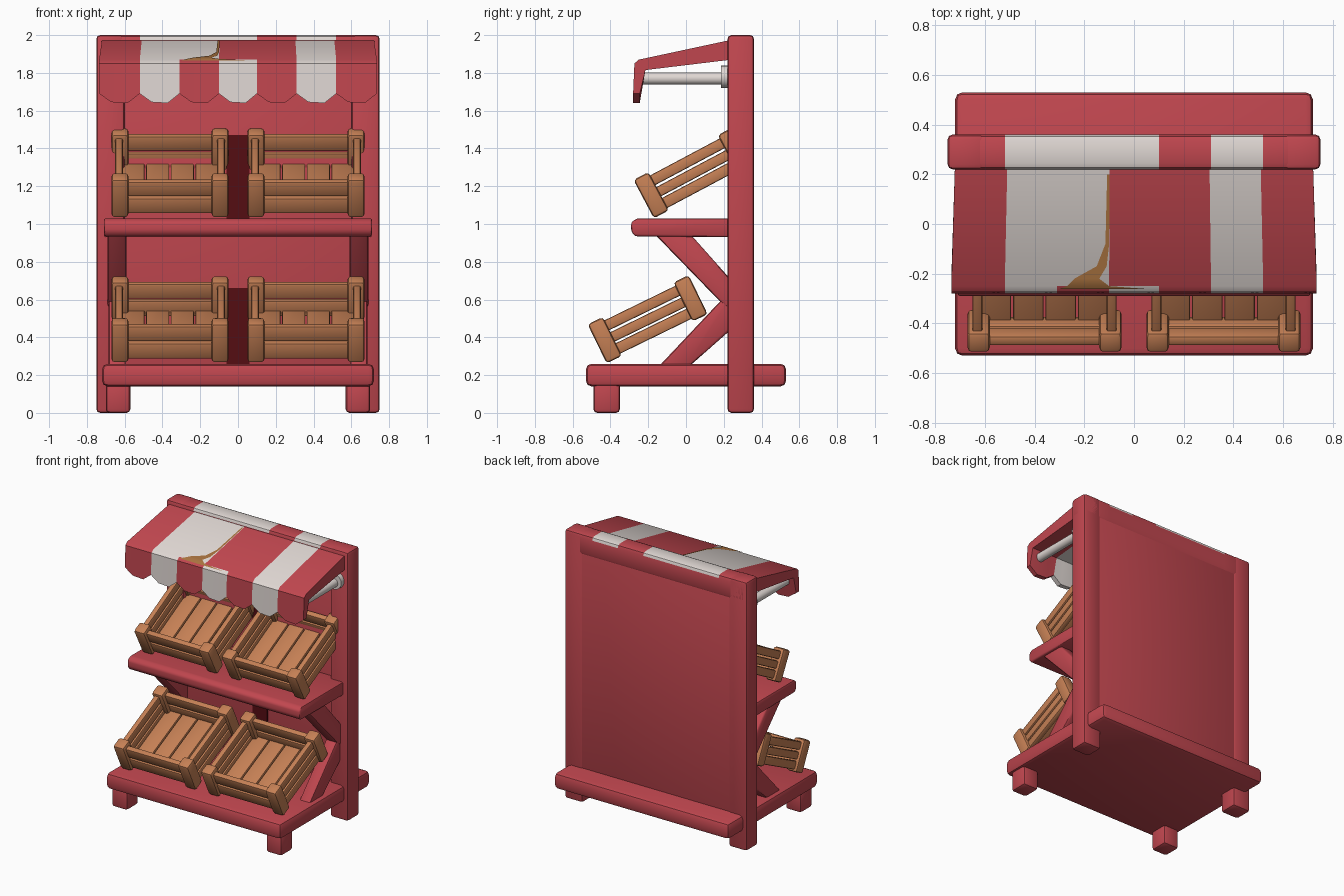
import bpy, bmesh, math
from mathutils import Matrix, Vector

if "Cube" in bpy.data.objects:
    bpy.data.objects.remove(bpy.data.objects["Cube"])


def material(name, rgb):
    m = bpy.data.materials.new(name)
    m.diffuse_color = (*rgb, 1)
    m.use_nodes = True
    m.node_tree.nodes["Principled BSDF"].inputs["Base Color"].default_value = m.diffuse_color
    return m


RED = material("red paint", (0.53, 0.062, 0.078))
WHITE = material("white cloth", (0.74, 0.68, 0.65))
WOOD = material("crate wood", (0.56, 0.215, 0.09))
BROWN = material("brown patch", (0.40, 0.17, 0.05))
DARK = material("dark red", (0.09, 0.004, 0.006))


def finish(name, bm, *mats):
    bmesh.ops.recalc_face_normals(bm, faces=bm.faces)
    me = bpy.data.meshes.new(name)
    bm.to_mesh(me)
    bm.free()
    for m in mats:
        me.materials.append(m)
    ob = bpy.data.objects.new(name, me)
    bpy.context.collection.objects.link(ob)
    return ob


def add_box(bm, x, y, z, bevel=0.0):
    """Add a bevelled box given (min, max) ranges."""
    tmp = bmesh.new()
    centre = Vector([(r[0] + r[1]) / 2 for r in (x, y, z)])
    size = [r[1] - r[0] for r in (x, y, z)]
    bmesh.ops.create_cube(tmp, size=1, matrix=Matrix.Translation(centre) @ Matrix.Diagonal((*size, 1)))
    if bevel:
        bmesh.ops.bevel(tmp, geom=tmp.edges[:], offset=bevel, segments=2, profile=0.5, affect='EDGES')
    me = bpy.data.meshes.new("tmp")
    tmp.to_mesh(me)
    tmp.free()
    bm.from_mesh(me)
    bpy.data.meshes.remove(me)


def box(name, x, y, z, mat=RED, bevel=0.025):
    bm = bmesh.new()
    add_box(bm, x, y, z, bevel)
    return finish(name, bm, mat)


def side_prism(name, yz, x0, x1, mat=RED, bevel=0.015):
    """Extrude a y-z outline across x."""
    bm = bmesh.new()
    f = bm.faces.new([bm.verts.new((x0, y, z)) for y, z in yz])
    ext = bmesh.ops.extrude_face_region(bm, geom=[f])
    moved = [v for v in ext['geom'] if isinstance(v, bmesh.types.BMVert)]
    bmesh.ops.translate(bm, vec=(x1 - x0, 0, 0), verts=moved)
    bmesh.ops.recalc_face_normals(bm, faces=bm.faces)
    bmesh.ops.bevel(bm, geom=bm.edges[:], offset=bevel, segments=2, profile=0.5, affect='EDGES')
    return finish(name, bm, mat)


def rod(name, x, z, y0, y1, r, mat):
    bm = bmesh.new()
    mtx = Matrix.Translation((x, (y0 + y1) / 2, z)) @ Matrix.Rotation(math.pi / 2, 4, 'X')
    bmesh.ops.create_cone(bm, cap_ends=True, segments=16, radius1=r, radius2=r, depth=abs(y1 - y0), matrix=mtx)
    return finish(name, bm, mat)


# Frame: base, back panel and middle shelf
box("base", (-0.72, 0.72), (-0.53, 0.53), (0.14, 0.26), bevel=0.03)
box("back_panel", (-0.66, 0.66), (0.265, 0.355), (0.2, 1.95), bevel=0.005)
side_prism("middle_shelf", [(0.27, 0.93), (-0.27, 0.935), (-0.29, 0.96), (-0.29, 1.01),
                            (-0.26, 1.03), (0.27, 1.03)], -0.71, 0.71, bevel=0.012)

# Posts, feet, braces and awning struts on both sides
for s, side in ((-1, "left"), (1, "right")):
    def span(a, b):
        return tuple(sorted((s * a, s * b)))
    box(f"{side}_post", span(0.60, 0.75), (0.22, 0.36), (0.0, 2.0), bevel=0.02)
    box(f"{side}_front_foot", span(0.57, 0.70), (-0.49, -0.35), (0.0, 0.17), bevel=0.02)
    side_prism(f"{side}_upper_brace", [(-0.17, 0.95), (0.02, 0.95), (0.26, 0.68), (0.26, 0.52),
                                       (0.18, 0.59)], *span(0.59, 0.69))
    side_prism(f"{side}_lower_brace", [(-0.15, 0.24), (0.01, 0.24), (0.26, 0.46), (0.26, 0.66),
                                       (0.18, 0.59)], *span(0.595, 0.685))
    rod(f"{side}_awning_strut", s * 0.66, 1.77, -0.25, 0.21, 0.032, WHITE)
    rod(f"{side}_strut_flange", s * 0.66, 1.78, 0.185, 0.225, 0.06, WHITE)

# Dark recesses between the crates
box("lower_recess", (-0.06, 0.06), (0.258, 0.266), (0.25, 0.66), DARK, 0)
box("upper_recess", (-0.06, 0.06), (0.258, 0.266), (1.02, 1.47), DARK, 0)

# Top beam with white bands painted on its upper faces
bm = bmesh.new()
add_box(bm, (-0.75, 0.75), (0.22, 0.36), (1.84, 2.0), 0.025)
for cut in (-0.52, 0.10, 0.31, 0.52):
    bmesh.ops.bisect_plane(bm, geom=bm.verts[:] + bm.edges[:] + bm.faces[:],
                           plane_co=(cut, 0, 0), plane_no=(1, 0, 0))
bm.normal_update()
for f in bm.faces:
    x = f.calc_center_median().x
    white = -0.52 < x < 0.10 or 0.31 < x < 0.52
    f.material_index = int(white and f.normal.z > 0.2)
finish("top_beam", bm, RED, WHITE)

# Awning: one cross-section swept across x, with a scalloped valance
edges = [-0.735, -0.52, -0.31, -0.10, 0.10, 0.31, 0.52, 0.735]
columns = []
for a, b in zip(edges, edges[1:]):
    columns += [(a, 1.69), (a + 0.3 * (b - a), 1.645), (a + 0.7 * (b - a), 1.64)]
columns.append((edges[-1], 1.69))
bm = bmesh.new()
rings = []
for x, zb in columns:
    prof = [(0.24, 1.975), (-0.25, 1.87), (-0.273, 1.85), (-0.28, zb),
            (-0.245, zb), (-0.215, 1.815), (0.24, 1.87)]
    rings.append([bm.verts.new((x * (0.98 if y > 0 else 1), y, z)) for y, z in prof])
n = len(rings[0])
for i in range(len(rings) - 1):
    stripe = i // 3
    for k in range(n):
        j = (k + 1) % n
        f = bm.faces.new((rings[i][k], rings[i][j], rings[i + 1][j], rings[i + 1][k]))
        slope = k in (0, 5, 6)
        f.material_index = int(stripe in ((1, 2, 5) if slope else (1, 3, 5)))
bm.faces.new(rings[0])
bm.faces.new(rings[-1])
finish("awning", bm, RED, WHITE)

# Brown patch lying on the awning slope: (left x, right x, y)
bm = bmesh.new()
rows = []
for xl, xr, y in ((-0.108, -0.098, 0.2), (-0.115, -0.10, -0.08), (-0.15, -0.11, -0.17),
                  (-0.24, -0.14, -0.22), (-0.27, -0.10, -0.25), (-0.30, 0.06, -0.262)):
    z = 1.975 + 0.214 * (y - 0.24) + 0.004
    if y < -0.25:
        z -= 0.006
    rows.append([bm.verts.new((xl, y, z)), bm.verts.new((xr, y, z))])
for r, q in zip(rows, rows[1:]):
    bm.faces.new((r[0], q[0], q[1], r[1]))
patch = finish("awning_patch", bm, BROWN)
if patch.data.polygons[0].normal.z < 0:
    patch.data.flip_normals()

# Crate: origin at the lower front edge; posts, wall slats and floor boards
W, D, H, P = 0.62, 0.595, 0.23, 0.09
bm = bmesh.new()
for x in (-W / 2, W / 2 - P):
    for y in (0, D - P):
        add_box(bm, (x, x + P), (y, y + P), (0, H), 0.018)
for z in ((0.015, 0.105), (0.118, 0.205)):
    for y in (0.022, D - 0.062):
        add_box(bm, (-W / 2 + 0.05, W / 2 - 0.05), (y, y + 0.04), z, 0.01)
for z in ((0.015, 0.075), (0.085, 0.14), (0.152, 0.21)):
    for x in (-W / 2 + 0.02, W / 2 - 0.06):
        add_box(bm, (x, x + 0.04), (0.05, D - 0.05), z, 0.01)
step = (W - 0.1) / 4
for i in range(4):
    x = -W / 2 + 0.05 + i * step
    add_box(bm, (x + 0.004, x + step - 0.004), (0.04, D - 0.04), (0.015, 0.05), 0.008)
first = finish("lower_left_crate", bm, WOOD)

# Place the four tilted crates
for row, y, z, tilt in (("lower", -0.42, 0.262, 26), ("upper", -0.17, 1.03, 28)):
    for s, side in ((-1, "left"), (1, "right")):
        name = f"{row}_{side}_crate"
        ob = first
        if name != first.name:
            ob = bpy.data.objects.new(name, first.data.copy())
            bpy.context.collection.objects.link(ob)
        ob.location = (s * 0.36, y, z)
        ob.rotation_euler = (math.radians(tilt), 0, 0)

# Smooth the rounded edges, keep real corners sharp
bpy.ops.object.select_all(action='SELECT')
bpy.context.view_layer.objects.active = first
bpy.ops.object.shade_smooth_by_angle(angle=math.radians(40))
